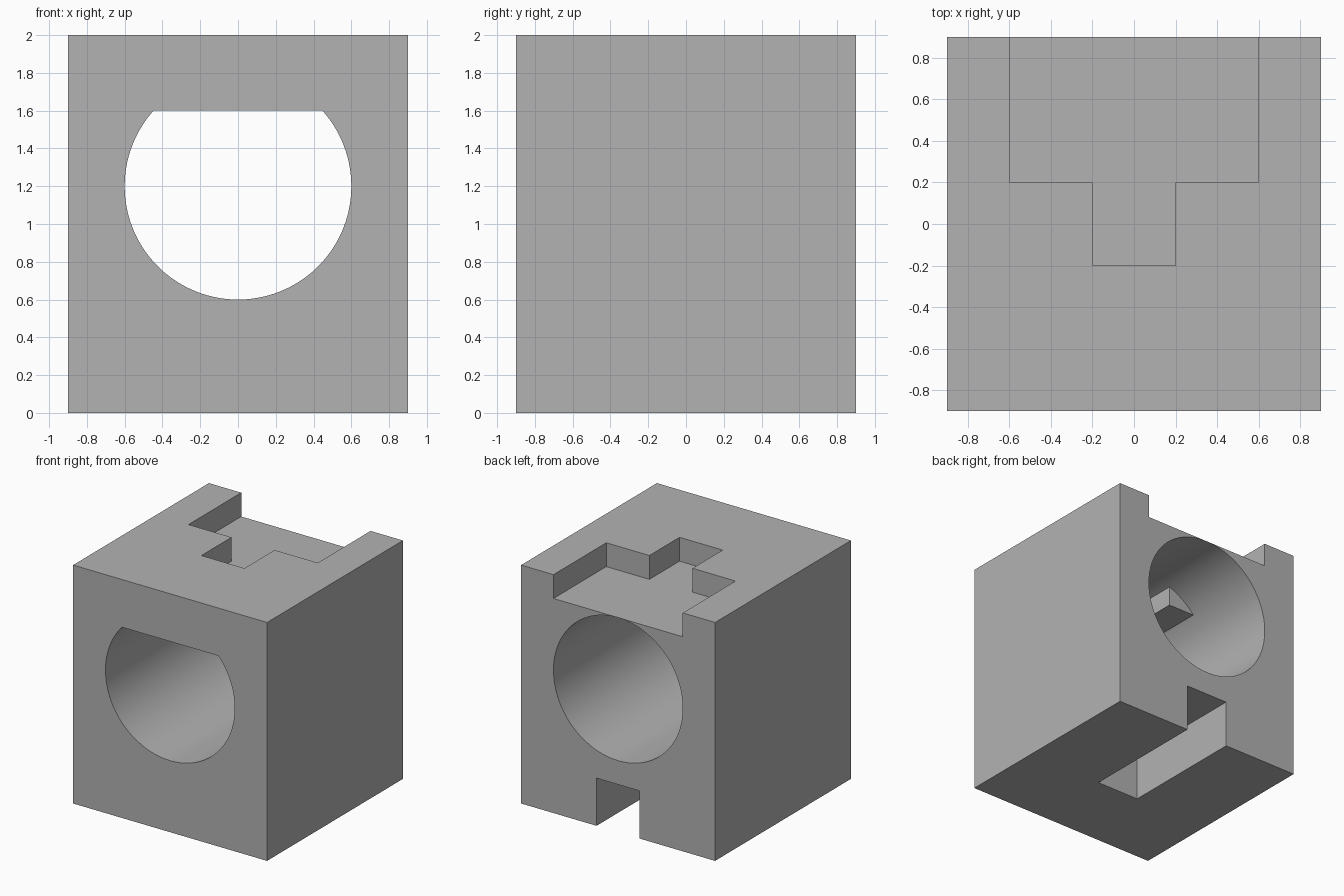
import bpy
import bmesh
from math import pi, sin, cos, radians
from mathutils import Vector

default = bpy.data.objects.get("Cube")
if default:
    bpy.data.objects.remove(default, do_unlink=True)

HALF, HEIGHT = 0.9, 2.0      # block half width and height
OUT = 1.2                    # cutters run past the block to here
STEP, NECK = 0.2, 0.2        # shoulder line and half width of the narrow neck
BORE_R, BORE_Z, BORE_SIDES = 0.6, 1.2, 128

grey = bpy.data.materials.new("plain grey")
grey.use_nodes = True
colour = (0.448, 0.448, 0.448, 1)
grey.diffuse_color = colour
grey.node_tree.nodes["Principled BSDF"].inputs["Base Color"].default_value = colour


def prism(name, outline, direction):
    """Closed solid made by sweeping a planar outline along a direction."""
    bm = bmesh.new()
    face = bm.faces.new([bm.verts.new(p) for p in outline])
    swept = bmesh.ops.extrude_face_region(bm, geom=[face], use_keep_orig=True)
    verts = [v for v in swept["geom"] if isinstance(v, bmesh.types.BMVert)]
    bmesh.ops.translate(bm, verts=verts, vec=Vector(direction))
    bmesh.ops.recalc_face_normals(bm, faces=bm.faces)
    mesh = bpy.data.meshes.new(name)
    bm.to_mesh(mesh)
    bm.free()
    mesh.materials.append(grey)
    obj = bpy.data.objects.new(name, mesh)
    bpy.context.collection.objects.link(obj)
    return obj


def plan_prism(name, right_half, bottom, top):
    """Upright prism whose plan is mirrored across x = 0."""
    plan = right_half + [(-x, y) for x, y in reversed(right_half)]
    return prism(name, [(x, y, bottom) for x, y in plan], (0, 0, top - bottom))


def cut(target, cutter):
    """Subtract the cutter for good, then discard it."""
    cutter.hide_render = True
    bpy.context.view_layer.objects.active = target
    mod = target.modifiers.new("cut", 'BOOLEAN')
    mod.operation, mod.solver, mod.object = 'DIFFERENCE', 'EXACT', cutter
    bpy.ops.object.modifier_apply(modifier=mod.name)
    bpy.data.objects.remove(cutter, do_unlink=True)


# Main block
block = plan_prism("bored_block", [(HALF, -HALF), (HALF, HALF)], 0, HEIGHT)

# Round bore from front to back, with a flat facet uppermost
angles = [2 * pi * (i + 0.5) / BORE_SIDES for i in range(BORE_SIDES)]
bore = prism("bore_cutter",
             [(BORE_R * sin(a), -OUT, BORE_Z + BORE_R * cos(a)) for a in angles],
             (0, 2 * OUT, 0))

# Ledge that flattens the front of the bore, notched around the neck
ledge = plan_prism("bore_ledge",
                   [(NECK, -NECK), (NECK, STEP), (OUT, STEP), (OUT, -2 * OUT)],
                   1.6, HEIGHT)
cut(bore, ledge)
cut(block, bore)

# T-shaped pocket in the top, open at the back
cut(block, plan_prism("top_pocket_cutter",
                      [(NECK, -NECK), (NECK, STEP), (0.6, STEP), (0.6, OUT)],
                      1.8, HEIGHT + 0.2))

# Straight slot underneath, open at the back
cut(block, plan_prism("bottom_slot_cutter",
                      [(NECK, -NECK), (NECK, OUT)], -0.2, 0.4))

# Smooth bore, crisp edges elsewhere
bpy.ops.object.select_all(action='DESELECT')
block.select_set(True)
bpy.context.view_layer.objects.active = block
bpy.ops.object.shade_smooth_by_angle(angle=radians(30))
